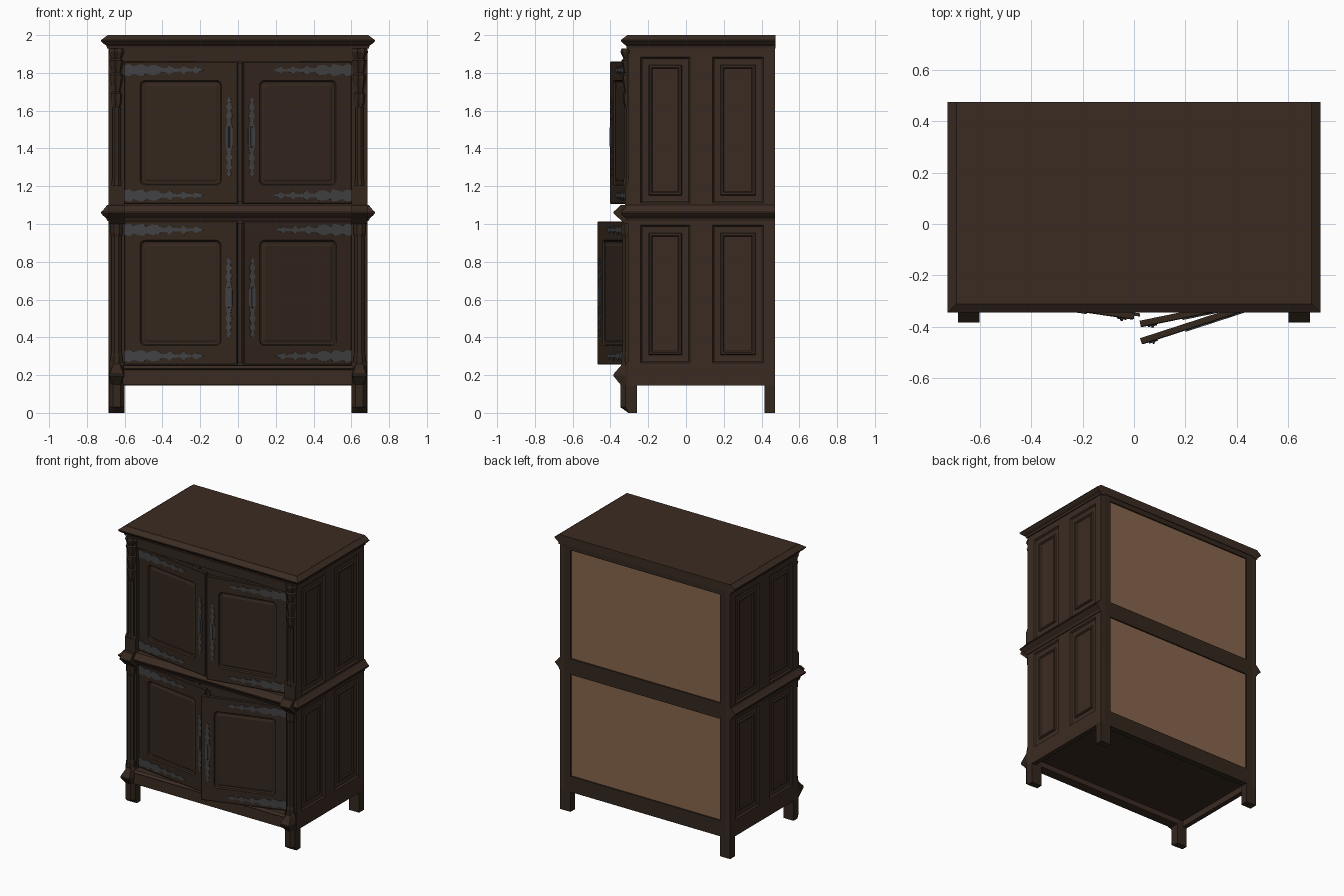
import bpy, bmesh, math

if "Cube" in bpy.data.objects:
    bpy.data.objects.remove(bpy.data.objects["Cube"])

def material(name, rgb):
    m = bpy.data.materials.new(name)
    m.diffuse_color = (*rgb, 1)
    m.use_nodes = True
    m.node_tree.nodes["Principled BSDF"].inputs["Base Color"].default_value = m.diffuse_color
    return m

WOOD = material("dark_wood", (0.043, 0.0245, 0.016))
FRONT = material("darker_front_wood", (0.034, 0.020, 0.0125))
BACK = material("light_back_wood", (0.245, 0.130, 0.072))
IRON = material("iron", (0.054, 0.054, 0.057))

def finish(name, bm, mat):
    bmesh.ops.recalc_face_normals(bm, faces=bm.faces)
    me = bpy.data.meshes.new(name)
    bm.to_mesh(me)
    bm.free()
    me.materials.append(mat)
    ob = bpy.data.objects.new(name, me)
    bpy.context.collection.objects.link(ob)
    return ob

def loft(name, rings, mat, place=lambda a, b, c: (a, b, c)):
    """Bridge rings of 3D points and cap both ends."""
    bm = bmesh.new()
    vs = [[bm.verts.new(place(*p)) for p in r] for r in rings]
    n = len(rings[0])
    for a, b in zip(vs, vs[1:]):
        for i in range(n):
            j = (i + 1) % n
            bm.faces.new((a[i], a[j], b[j], b[i]))
    bm.faces.new(vs[0])
    bm.faces.new(vs[-1])
    return finish(name, bm, mat)

def box(name, x0, x1, y0, y1, z0, z1, mat):
    ring = lambda z: [(x0, y0, z), (x1, y0, z), (x1, y1, z), (x0, y1, z)]
    return loft(name, [ring(z0), ring(z1)], mat)

def rect(u0, u1, v0, v1, d, r=0.002, n=4):
    """Rounded rectangle ring in (u, v) at depth d."""
    pts = []
    for k, (cu, cv) in enumerate([(u1 - r, v1 - r), (u0 + r, v1 - r),
                                  (u0 + r, v0 + r), (u1 - r, v0 + r)]):
        for i in range(n + 1):
            a = math.pi / 2 * (k + i / n)
            pts.append((cu + r * math.cos(a), cv + r * math.sin(a), d))
    return pts

def lathe(name, x, y, prof, mat, n=8, star=1.0):
    """Turned part; star < 1 pulls in every second side."""
    rings = []
    for r, z in prof:
        ring = []
        for i in range(n):
            a = 2 * math.pi * (i + (0.5 if star == 1 else 0)) / n
            q = r * (star if i % 2 else 1)
            ring.append((x + q * math.cos(a), y + q * math.sin(a), z))
        rings.append(ring)
    return loft(name, rings, mat)

def extrude_yz(name, x0, x1, prof, mat):
    return loft(name, [[(x, y, z) for y, z in prof] for x in (x0, x1)], mat)

W, YF, YB = 0.685, -0.305, 0.47

def moulding(name, prof, yb=YB):
    """Profile (out, z) swept round right side, front and left side."""
    path = lambda o, z: [(W + o, yb, z), (W + o, YF - o, z),
                         (-W - o, YF - o, z), (-W - o, yb, z)]
    cols = [path(o, z) for o, z in prof]
    return loft(name, [[c[k] for c in cols] for k in range(4)], WOOD)

# top slab and mouldings
box("top_board", -0.686, 0.686, -0.306, 0.475, 1.94, 2.0, WOOD)
moulding("cornice", [(-0.03, 1.93), (0.008, 1.93), (0.012, 1.945), (0.028, 1.955),
                     (0.04, 1.968), (0.04, 1.974), (0.006, 1.9995), (-0.03, 1.9995)], 0.475)
moulding("waist_moulding", [(-0.03, 1.015), (0.006, 1.015), (0.012, 1.03), (0.03, 1.045), (0.04, 1.056),
                            (0.04, 1.064), (0.028, 1.075), (0.008, 1.1), (-0.03, 1.1)])

# side walls: one cell for each raised panel
for s in (1, -1):
    side = lambda u, v, d, s=s: (s * d, u, v)
    for c0, c1, p0, p1 in ((YF, 0.08, -0.24, 0.02), (0.08, YB, 0.14, 0.41)):
        for z0, z1, q0, q1 in ((0.145, 1.05, 0.265, 0.995), (1.05, 1.945, 1.11, 1.885)):
            g = lambda i, d: rect(p0 + i, p1 - i, q0 + i, q1 - i, d)
            loft("side_panel", [rect(c0, c1, z0, z1, 0.65), rect(c0, c1, z0, z1, W),
                                g(0, W), g(0.008, 0.674), g(0.018, 0.672), g(0.042, 0.672),
                                g(0.046, 0.681), g(0.056, 0.681), g(0.062, 0.674)], WOOD, side)

# carcass: shelves, front rails, back frame and back panels
for name, z0, z1 in (("floor_board", 0.19, 0.252), ("middle_board", 1.018, 1.1), ("ceiling_board", 1.88, 1.94)):
    box(name, -0.66, 0.66, -0.29, 0.43, z0, z1, WOOD)
box("top_rail", -0.61, 0.61, YF, -0.25, 1.86, 1.94, FRONT)
extrude_yz("base_rail", -0.61, 0.61, [(-0.26, 0.15), (-0.33, 0.15), (-0.33, 0.228), (-0.34, 0.234),
                                      (-0.325, 0.25), (-0.26, 0.254)], WOOD)
for name, z0, z1 in (("back_top_rail", 1.905, 1.945), ("back_middle_rail", 1.0, 1.115), ("back_bottom_rail", 0.145, 0.26)):
    box(name, -0.61, 0.61, 0.425, YB, z0, z1, FRONT)
for z0, z1 in ((0.25, 1.01), (1.1, 1.91)):
    box("back_panel", -0.62, 0.62, 0.442, 0.460, z0, z1, BACK)
    box("inner_lining", -0.62, 0.62, 0.43, 0.441, z0, z1, FRONT)

# corner posts and feet
for s in (1, -1):
    xs = sorted((s * 0.602, s * 0.6845))
    x = s * 0.643
    box("back_leg", *xs, 0.415, YB, 0, 1.94, FRONT)
    box("front_post", *xs, YF - 0.002, -0.26, 0.15, 1.94, FRONT)
    # foot with chamfered front corners, flaring to a square nose
    foot = [(-0.305, 0.02, 0.0), (-0.347, 0.02, 0.03), (-0.347, 0.02, 0.15), (-0.384, 0.036, 0.195),
            (-0.384, 0.036, 0.205), (-0.345, 0.02, 0.25), (-0.33, 0.02, 0.27)]
    loft("front_foot", [[(x - 0.041, -0.26, z), (x - 0.041, -0.303 if y > -0.31 else -0.32, z), (x - h, y, z),
                         (x + h, y, z), (x + 0.041, -0.303 if y > -0.31 else -0.32, z), (x + 0.041, -0.26, z)]
                        for y, h, z in foot], FRONT)
    extrude_yz("waist_corner", *xs, [(-0.29, 1.0), (-0.325, 1.0), (-0.35, 1.025), (-0.384, 1.056),
                                     (-0.384, 1.064), (-0.345, 1.1), (-0.29, 1.1)], FRONT)
    extrude_yz("column_block", *xs, [(-0.29, 1.1), (-0.322, 1.1), (-0.322, 1.2), (-0.31, 1.22), (-0.29, 1.22)], FRONT)
    lathe("lower_column", x, -0.31, [(0.034, 0.26), (0.034, 0.30), (0.028, 0.32), (0.028, 0.93),
                                     (0.034, 0.95), (0.034, 1.0)], FRONT)
    lathe("upper_column", x, -0.307, [(0.03, 1.2), (0.024, 1.24), (0.024, 1.62)], FRONT)
    # carved hanging leaves
    lathe("carved_drop", x, -0.302, [(0.004, 1.565), (0.03, 1.64), (0.034, 1.69), (0.024, 1.70), (0.038, 1.77),
                                     (0.038, 1.79), (0.027, 1.80), (0.042, 1.865), (0.03, 1.875),
                                     (0.046, 1.91), (0.04, 1.93)], FRONT, 14, 0.78)

# ironwork outlines: (length, half width)
STRAP = [(0, .028), (.03, .032), (.05, .02), (.075, .028), (.1, .032), (.115, .016), (.15, .028), (.18, .024),
         (.2, .01), (.225, .012), (.24, .026), (.262, .01), (.3, .008), (.315, .023), (.335, .008),
         (.365, .006), (.38, .017), (.395, .01), (.42, .002)]
PLATE = [(0, .003), (.015, .012), (.03, .005), (.05, .016), (.075, .007), (.1, .018), (.12, .008), (.15, .014),
         (.17, .018)]
PLATE = PLATE + [(0.42 - l, w) for l, w in reversed(PLATE)]

def ironwork(name, outline, to_uv, place):
    pts = [to_uv(l, w) for l, w in outline] + [to_uv(l, -w) for l, w in reversed(outline)]
    loft(name, [[(u, v, d) for u, v in pts] for d in (-0.002, 0.005)], IRON, place)

# doors: side, opening angle, width, bottom, top
for s, deg, w, z0, z1, tag in ((1, 11.6, 0.587, 1.106, 1.86, "upper"), (-1, 8.4, 0.607, 1.106, 1.86, "upper"),
                               (1, 18.0, 0.600, 0.256, 1.014, "lower"), (-1, 8.4, 0.605, 0.256, 1.014, "lower")):
    ca, sa = math.cos(math.radians(deg)), math.sin(math.radians(deg))
    place = lambda u, v, d, s=s, ca=ca, sa=sa: (s * (0.602 - u * ca + d * sa), -0.284 - u * sa - d * ca, v)
    g = lambda i, d: rect(0.085 + i, w - 0.088 - i, z0 + 0.1 + i, z1 - 0.1 - i, d, 0.025 - i * 0.4)
    loft(tag + "_door", [rect(0, w, z0, z1, -0.026), rect(0, w, z0, z1, -0.003),
                         rect(0.004, w - 0.004, z0 + 0.004, z1 - 0.004, 0),
                         g(0, 0), g(0.006, -0.01), g(0.016, -0.012), g(0.03, -0.006)], FRONT, place)
    # closing strip behind the left door edge
    if s < 0:
        loft("closing_strip", [rect(w - 0.03, w + 0.022, z0 + 0.01, z1 - 0.01, d) for d in (-0.028, -0.016)],
             FRONT, place)
    # hinge straps
    for zc in (z0 + 0.045, z1 - 0.045):
        ironwork("hinge_strap", STRAP, lambda l, h: (0.003 + l, zc + h), place)
    # handle plate with a pull
    uh, zb = w - 0.045, z0 + 0.145
    ironwork("handle_plate", PLATE, lambda l, h: (uh + h, zb + l), place)
    loft("handle_pull", [rect(uh - 0.006, uh + 0.006, zb + 0.15, zb + 0.27, 0.0),
                         rect(uh - 0.004, uh + 0.004, zb + 0.16, zb + 0.26, 0.011)], IRON, place)
